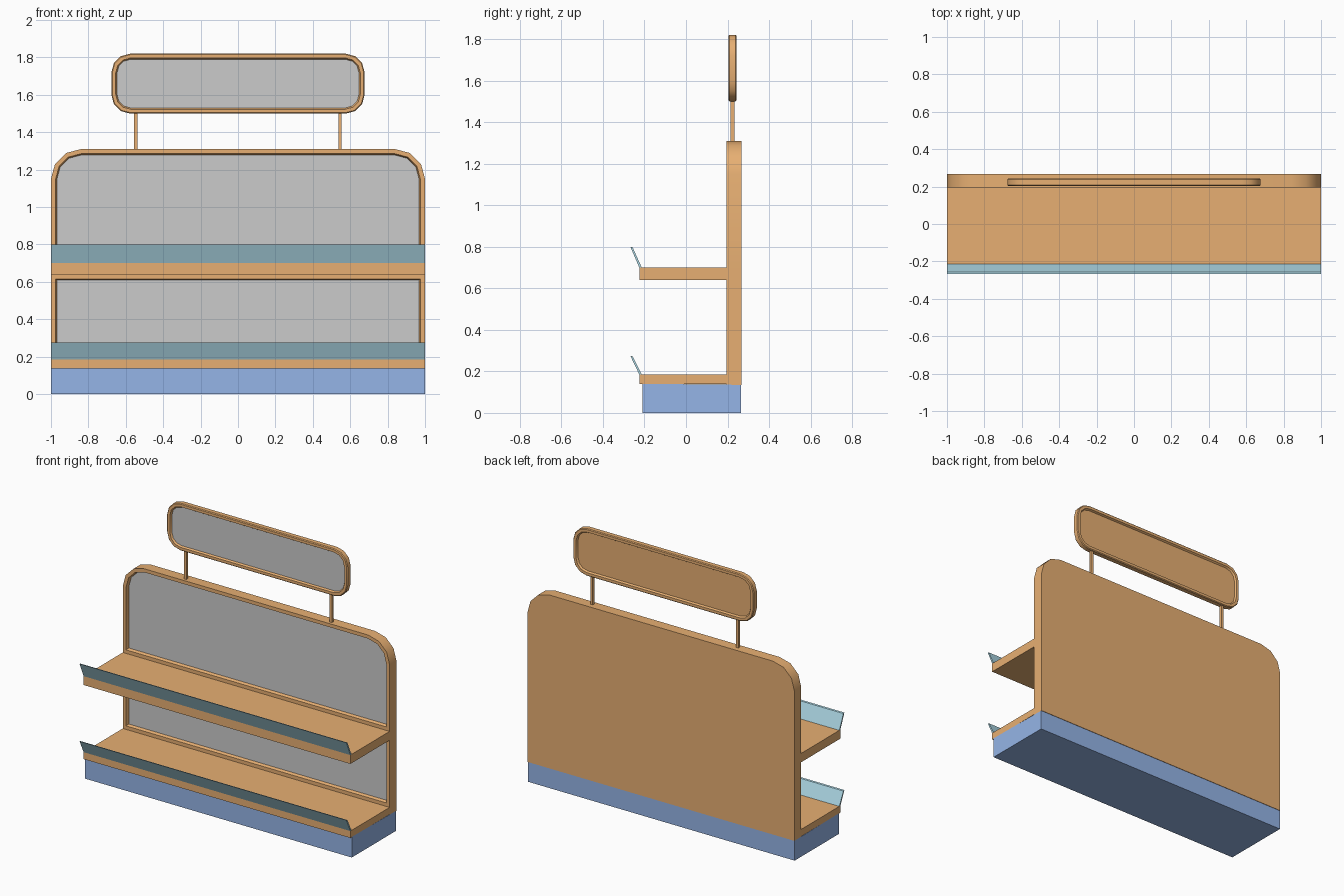
import bpy, bmesh, math

if "Cube" in bpy.data.objects:
    bpy.data.objects.remove(bpy.data.objects["Cube"])


def material(name, rgb):
    m = bpy.data.materials.new(name)
    m.diffuse_color = (*rgb, 1)
    m.use_nodes = True
    m.node_tree.nodes["Principled BSDF"].inputs["Base Color"].default_value = m.diffuse_color
    return m


ORANGE = material("orange", (0.80, 0.43, 0.17))
BLUE = material("blue", (0.30, 0.46, 0.80))
AQUA = material("aqua", (0.42, 0.69, 0.79))
GREY = material("grey", (0.6, 0.6, 0.6))


def finish(name, bm, *mats):
    bmesh.ops.recalc_face_normals(bm, faces=bm.faces[:])
    me = bpy.data.meshes.new(name)
    bm.to_mesh(me)
    bm.free()
    ob = bpy.data.objects.new(name, me)
    bpy.context.collection.objects.link(ob)
    for m in mats:
        me.materials.append(m)
    bpy.ops.object.select_all(action='DESELECT')
    bpy.context.view_layer.objects.active = ob
    ob.select_set(True)
    bpy.ops.object.shade_smooth_by_angle(angle=math.radians(35))
    return ob


def loft(rings):
    """Solid between two matching outlines."""
    bm = bmesh.new()
    a, b = [[bm.verts.new(p) for p in ring] for ring in rings]
    n = len(a)
    bm.faces.new(a)
    bm.faces.new(b[::-1])
    for i in range(n):
        j = (i + 1) % n
        bm.faces.new((a[j], a[i], b[i], b[j]))
    bmesh.ops.recalc_face_normals(bm, faces=bm.faces[:])
    return bm


def bar(name, profile, mat, x0=-1, x1=1):
    """Side profile (y, z) run along x."""
    return finish(name, loft([[(x, y, z) for y, z in profile] for x in (x0, x1)]), mat)


def rect(y0, y1, z0, z1):
    return [(y0, z0), (y1, z0), (y1, z1), (y0, z1)]


def arc(cx, cz, r, start):
    return [(cx + r * math.cos(math.radians(start + 30 * i)),
             cz + r * math.sin(math.radians(start + 30 * i))) for i in range(4)]


def slab(outline, y0, y1):
    return loft([[(x, y, z) for x, z in outline] for y in (y0, y1)])


def inset(bm, face, width, depth=0.0):
    bmesh.ops.inset_region(bm, faces=[face], thickness=width, depth=depth,
                           use_even_offset=True)


# Base plinth
bar("base", [(-0.21, 0), (0.265, 0), (0.265, 0.135), (-0.21, 0.14)], BLUE)

# Shelves with tilted front lips
for name, z0, z1, lip in (("lower", 0.138, 0.185, 0.275), ("upper", 0.64, 0.70, 0.80)):
    bar(name + "_shelf", rect(-0.225, 0.197, z0, z1), ORANGE)
    bar(name + "_shelf_lip", [(-0.225, z1), (-0.213, z1), (-0.257, lip - 0.003),
                              (-0.268, lip)], AQUA)

# Back board with two recessed grey panels
outline = [(-1, 0.135), (1, 0.135)] + arc(0.84, 1.15, 0.16, 0) + arc(-0.84, 1.15, 0.16, 90)
bm = slab(outline, 0.195, 0.268)
for z in (0.185, 0.64, 0.70):
    bmesh.ops.bisect_plane(bm, geom=bm.verts[:] + bm.edges[:] + bm.faces[:],
                           plane_co=(0, 0, z), plane_no=(0, 0, 1))
fronts = [f for f in bm.faces if f.normal.y < -0.9
          and max(v.co.z for v in f.verts) - min(v.co.z for v in f.verts) > 0.2]
for f in fronts:
    inset(bm, f, 0.024)
    inset(bm, f, 0.007, -0.02)
    f.material_index = 1
finish("back_board", bm, ORANGE, GREY)

# Header sign: chamfered frame, recessed both sides
outline = []
for cx, cz, a in ((0.577, 1.72, 0), (-0.577, 1.72, 90), (-0.577, 1.60, 180), (0.577, 1.60, 270)):
    outline += arc(cx, cz, 0.1, a)
bm = slab(outline, 0.209, 0.239)
for f in [f for f in bm.faces if abs(f.normal.y) > 0.9]:
    front = f.normal.y < 0
    inset(bm, f, 0.005, 0.005)
    inset(bm, f, 0.018)
    inset(bm, f, 0.007, -0.012)
    f.material_index = 1 if front else 0
finish("header_sign", bm, ORANGE, GREY)

# Sign posts
for side, x in (("left", -0.547), ("right", 0.545)):
    bar(side + "_sign_post", rect(0.215, 0.233, 1.30, 1.505), ORANGE, x - 0.009, x + 0.009)
